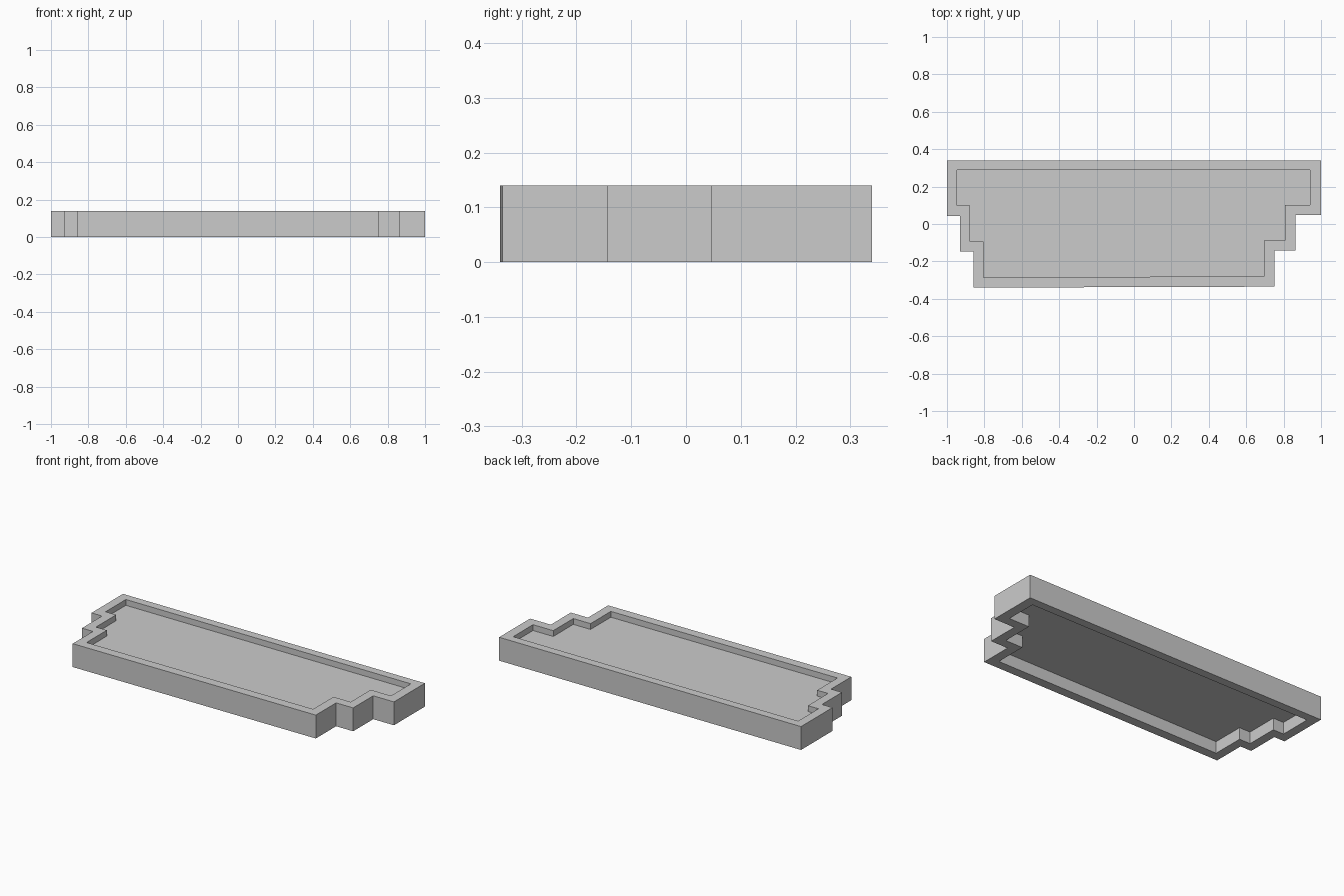
import bpy, bmesh

if "Cube" in bpy.data.objects:
    bpy.data.objects.remove(bpy.data.objects["Cube"])

# Plan outlines, matching corners of the stepped wall
outer = [(-1, .34), (-1, .042), (-.93, .042), (-.93, -.148), (-.857, -.148), (-.857, -.34),
         (.75, -.335), (.75, -.143), (.863, -.143), (.863, .047), (1, .047), (1, .34)]
inner = [(-.946, .29), (-.946, .098), (-.876, .098), (-.876, -.093), (-.804, -.093), (-.804, -.285),
         (.694, -.28), (.694, -.088), (.808, -.088), (.808, .102), (.942, .102), (.942, .29)]

HEIGHT = 0.14        # wall height
FLOOR_TOP = 0.105    # bottom of the shallow upper recess
FLOOR_BOTTOM = 0.07  # top of the deeper underside recess

bm = bmesh.new()


def loop(points, z):
    return [bm.verts.new((x, y, z)) for x, y in points]


def bridge(a, b):
    n = len(a)
    for i in range(n):
        j = (i + 1) % n
        bm.faces.new((a[i], a[j], b[j], b[i]))


# Underside recess, bottom rim, outer wall, top rim, upper recess
loops = [loop(inner, FLOOR_BOTTOM), loop(inner, 0), loop(outer, 0),
         loop(outer, HEIGHT), loop(inner, HEIGHT), loop(inner, FLOOR_TOP)]
for a, b in zip(loops, loops[1:]):
    bridge(a, b)

# Floor panel faces
bm.faces.new(loops[0])
bm.faces.new(loops[-1])
bmesh.ops.recalc_face_normals(bm, faces=bm.faces)

mesh = bpy.data.meshes.new("stepped_tray")
bm.to_mesh(mesh)
bm.free()
tray = bpy.data.objects.new("stepped_tray", mesh)
bpy.context.collection.objects.link(tray)
